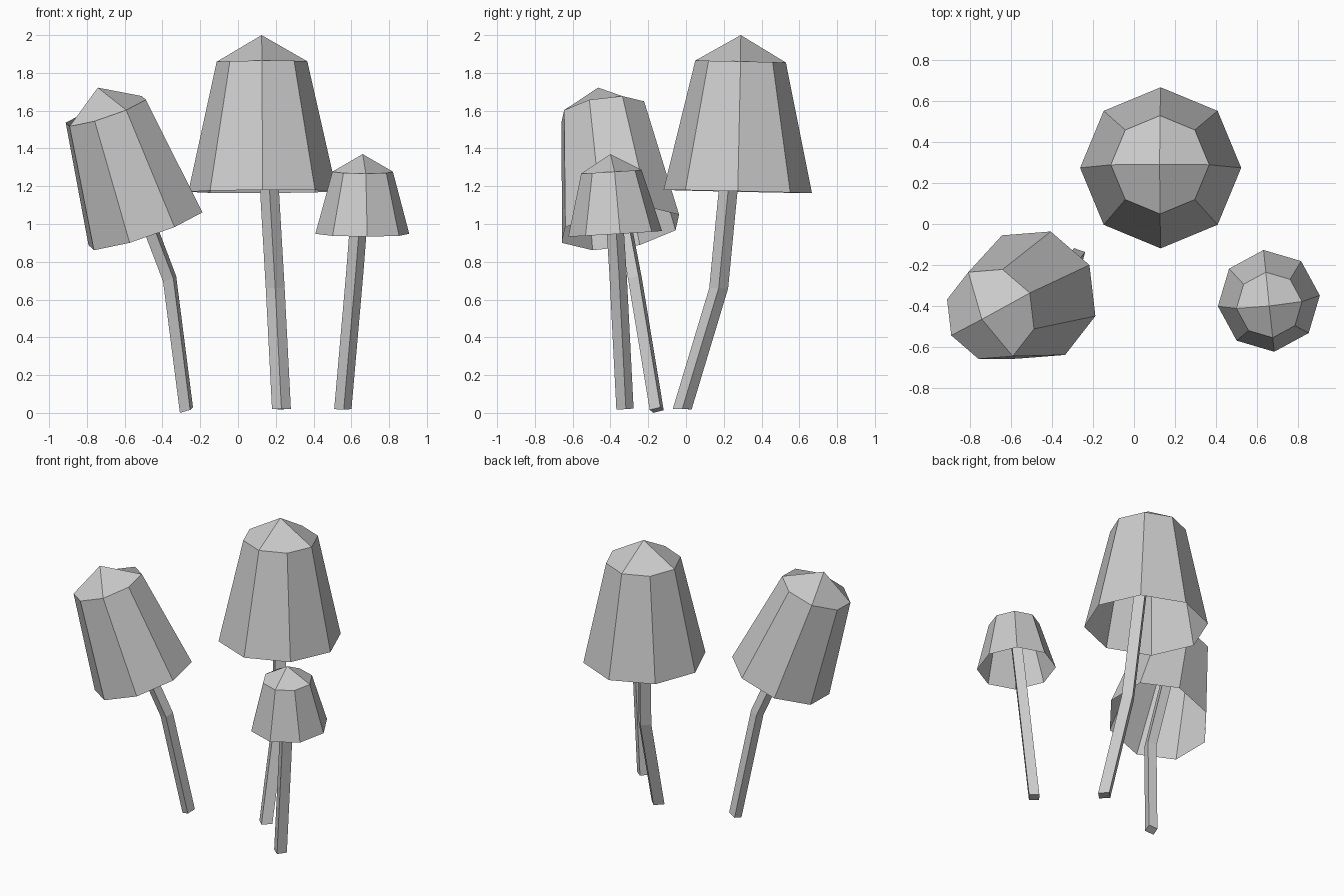
import bpy
import bmesh
from math import cos, sin, pi, radians
from mathutils import Vector

old = bpy.data.objects.get("Cube")
if old:
    bpy.data.objects.remove(old, do_unlink=True)

# One plain grey for everything
grey = bpy.data.materials.new("light_grey")
grey.use_nodes = True
colour = (0.6, 0.6, 0.6, 1.0)
grey.diffuse_color = colour
grey.node_tree.nodes["Principled BSDF"].inputs["Base Color"].default_value = colour


def ring(bm, centre, axis, radius, sides, spin):
    """Regular ring of vertices around an axis, starting near +x."""
    u = (Vector((1, 0, 0)) - axis * axis.x).normalized()
    v = axis.cross(u)
    angles = [radians(spin) + 2 * pi * i / sides for i in range(sides)]
    return [bm.verts.new(centre + (u * cos(a) + v * sin(a)) * radius) for a in angles]


def bridge(bm, low, high):
    n = len(low)
    for i in range(n):
        j = (i + 1) % n
        bm.faces.new((low[i], low[j], high[j], high[i]))


def finish(bm, name):
    mesh = bpy.data.meshes.new(name)
    bm.to_mesh(mesh)
    bm.free()
    mesh.materials.append(grey)
    bpy.context.collection.objects.link(bpy.data.objects.new(name, mesh))


def mushroom(name, stem, rim, shoulder, apex, rim_r, shoulder_r, stem_r, spin):
    rim, shoulder, apex = Vector(rim), Vector(shoulder), Vector(apex)
    axis = (shoulder - rim).normalized()

    # Hollow bell-shaped cap, closed by four kite faces
    bm = bmesh.new()
    low = ring(bm, rim, axis, rim_r, 8, spin)
    high = ring(bm, shoulder, axis, shoulder_r, 8, spin)
    bridge(bm, low, high)
    tip = bm.verts.new(apex)
    for i in range(0, 8, 2):
        bm.faces.new((high[i], high[i + 1], high[(i + 2) % 8], tip))
    finish(bm, name + "_cap")

    # Square stem running up inside the cap
    bm = bmesh.new()
    rings = [ring(bm, Vector(p), axis, stem_r, 4, spin) for p in stem + [shoulder]]
    for a, b in zip(rings, rings[1:]):
        bridge(bm, a, b)
    bm.faces.new(rings[0][::-1])
    bm.faces.new(rings[-1])
    finish(bm, name + "_stem")


mushroom("tall_mushroom",
         [(0.23, -0.02, 0.02), (0.197, 0.173, 0.66)],
         (0.13, 0.274, 1.172), (0.127, 0.289, 1.86), (0.125, 0.29, 2.0),
         0.393, 0.24, 0.05, 0)
mushroom("small_mushroom",
         [(0.555, -0.323, 0.02), (0.618, -0.36, 0.74)],
         (0.658, -0.375, 0.948), (0.66, -0.395, 1.277), (0.66, -0.4, 1.37),
         0.25, 0.161, 0.046, 6)
mushroom("leaning_mushroom",
         [(-0.273, -0.155, 0.015), (-0.362, -0.27, 0.71)],
         (-0.49, -0.347, 0.975), (-0.7, -0.44, 1.597), (-0.742, -0.465, 1.722),
         0.33, 0.232, 0.042, 29.5)
